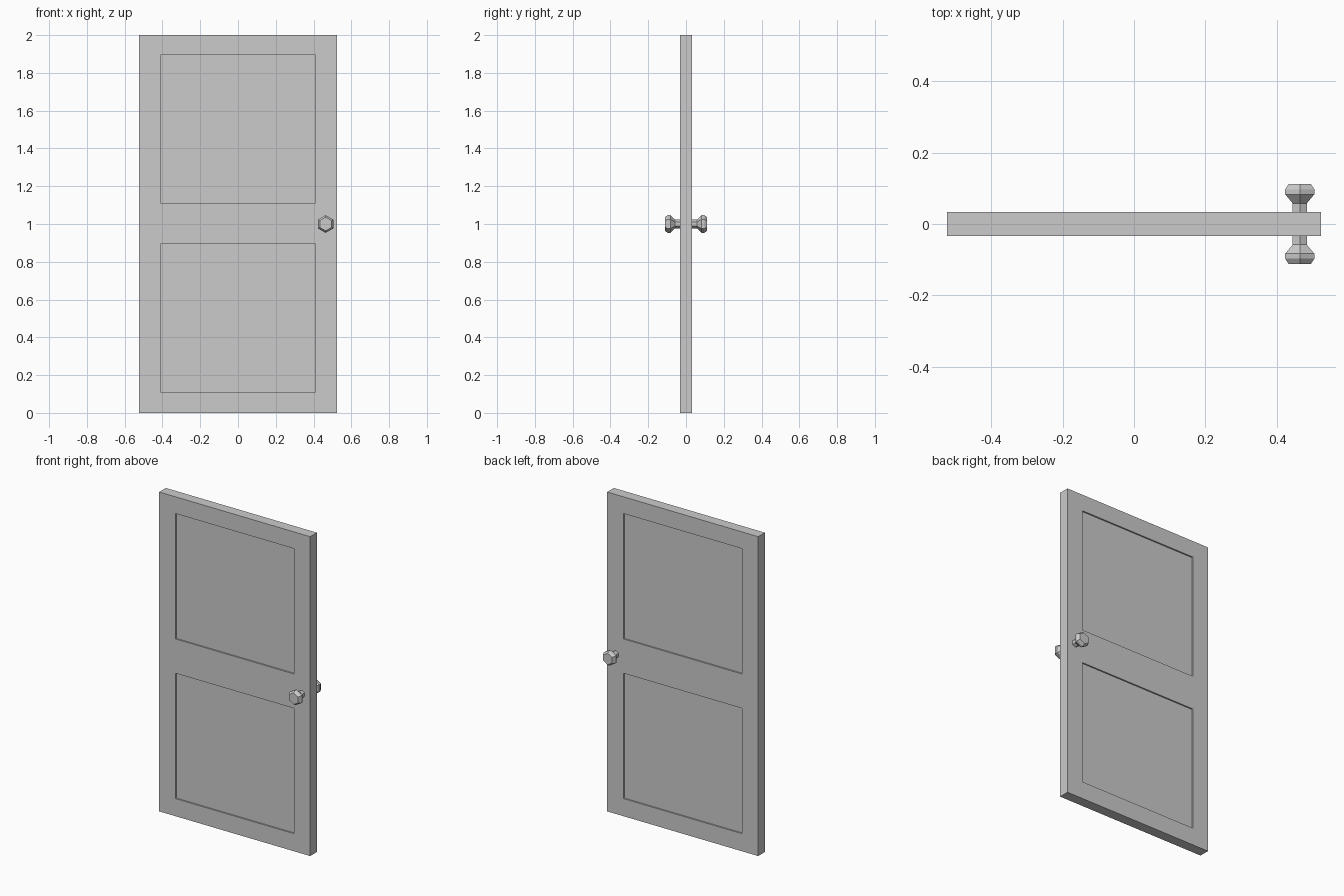
import bpy, bmesh, math
from mathutils import Vector

if "Cube" in bpy.data.objects:
    bpy.data.objects.remove(bpy.data.objects["Cube"])

HALF_W, HALF_T, HEIGHT = 0.523, 0.033, 2.0
PANEL_X, RECESS = 0.41, 0.009
PANEL_Z = [(0.11, 0.895), (1.11, 1.895)]


def finish(bm, name):
    bmesh.ops.recalc_face_normals(bm, faces=bm.faces)
    mesh = bpy.data.meshes.new(name)
    bm.to_mesh(mesh)
    bm.free()
    obj = bpy.data.objects.new(name, mesh)
    bpy.context.collection.objects.link(obj)
    return obj


def cut(bm, co, no):
    geom = bm.verts[:] + bm.edges[:] + bm.faces[:]
    bmesh.ops.bisect_plane(bm, geom=geom, plane_co=co, plane_no=no)


# Door slab with two recessed panels on each side
bm = bmesh.new()
bmesh.ops.create_cube(bm, size=1)
for v in bm.verts:
    v.co = Vector((v.co.x * 2 * HALF_W, v.co.y * 2 * HALF_T, (v.co.z + 0.5) * HEIGHT))
for x in (-PANEL_X, PANEL_X):
    cut(bm, (x, 0, 0), (1, 0, 0))
for pair in PANEL_Z:
    for z in pair:
        cut(bm, (0, 0, z), (0, 0, 1))


def is_panel(f):
    c = f.calc_center_median()
    return (abs(f.normal.y) > 0.9 and abs(c.x) < PANEL_X
            and any(a < c.z < b for a, b in PANEL_Z))


bm.normal_update()
panels = [f for f in bm.faces if is_panel(f)]
for f in bmesh.ops.extrude_discrete_faces(bm, faces=panels)["faces"]:
    for v in f.verts:
        v.co.y -= math.copysign(RECESS, v.co.y)
finish(bm, "door_panel_slab")

# Six-sided knobs: (radius, distance from door centre)
PROFILE = [(0.023, 0.03), (0.023, 0.058), (0.047, 0.083), (0.047, 0.097), (0.036, 0.112)]


def knob(name, side):
    bm = bmesh.new()
    rings = []
    for r, d in PROFILE:
        angles = [math.radians(30 + 60 * i) for i in range(6)]
        rings.append([bm.verts.new((0.464 + r * math.cos(a), side * d, 1 + r * math.sin(a)))
                      for a in angles])
    for lo, hi in zip(rings, rings[1:]):
        for i in range(6):
            j = (i + 1) % 6
            bm.faces.new((lo[i], lo[j], hi[j], hi[i]))
    bm.faces.new(rings[0])
    bm.faces.new(rings[-1])
    finish(bm, name)


knob("front_knob", -1)
knob("back_knob", 1)
